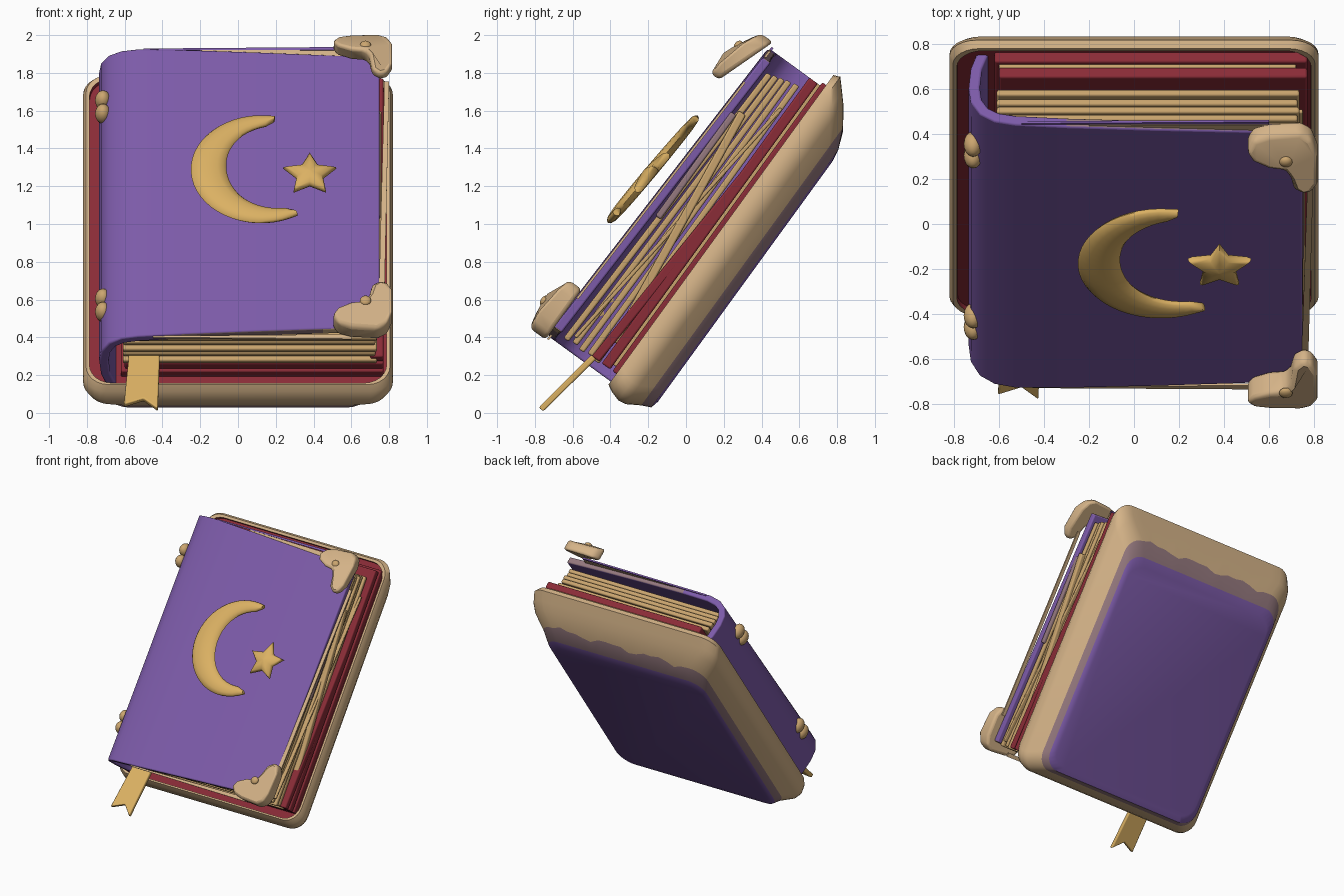
import bpy, bmesh, math
from mathutils import Matrix, Vector

cube = bpy.data.objects.get("Cube")
if cube:
    bpy.data.objects.remove(cube)

# The book is built lying flat (x, length, height) and then leaned back
LEAN = Matrix.Rotation(math.radians(54), 4, 'X')


def material(name, rgb):
    m = bpy.data.materials.new(name)
    m.use_nodes = True
    m.diffuse_color = (*rgb, 1)
    m.node_tree.nodes["Principled BSDF"].inputs["Base Color"].default_value = (*rgb, 1)
    return m


purple = material("purple leather", (.205, .105, .40))
tan = material("tan trim", (.66, .45, .245))
gold = material("gold", (.71, .44, .125))
brass = material("dull brass", (.60, .38, .16))
paper = material("old paper", (.58, .37, .155))
red = material("dark red", (.255, .025, .038))
mauve = material("worn mauve", (.30, .19, .21))


def finish(name, bm, mats, bevel=0, angle=40):
    bmesh.ops.recalc_face_normals(bm, faces=bm.faces)
    mesh = bpy.data.meshes.new(name)
    bm.to_mesh(mesh)
    bm.free()
    for m in mats:
        mesh.materials.append(m)
    ob = bpy.data.objects.new(name, mesh)
    bpy.context.collection.objects.link(ob)
    ob.matrix_world = LEAN
    if bevel:
        mod = ob.modifiers.new("soft edges", 'BEVEL')
        mod.width, mod.segments = bevel, 3
    bpy.ops.object.select_all(action='DESELECT')
    ob.select_set(True)
    bpy.context.view_layer.objects.active = ob
    bpy.ops.object.shade_smooth_by_angle(angle=math.radians(angle))
    return ob


def loft(name, rings, mats, index=lambda i: 0, **kw):
    """Skin a list of equal rings; index(i) picks the material of band i."""
    bm = bmesh.new()
    loops = [[bm.verts.new(p) for p in r] for r in rings]
    for i, (a, b) in enumerate(zip(loops, loops[1:])):
        for j in range(len(a)):
            k = (j + 1) % len(a)
            bm.faces.new((a[j], a[k], b[k], b[j])).material_index = index(i)
    bm.faces.new(loops[0]).material_index = index(0)
    bm.faces.new(loops[-1]).material_index = index(len(rings) - 2)
    return finish(name, bm, mats, **kw)


def plate(name, outline, low, high, mat, **kw):
    """Outline thickened between two heights, each a function of length."""
    return loft(name, [[(x, v, h(v)) for x, v in outline] for h in (low, high)], [mat], **kw)


def rounded(half, v0, v1, h, wave=0, r=.12, steps=6, waves=18):
    """Rounded rectangle whose top edge may ripple up and down its slope."""
    pts = []
    for cx, cv, a0 in ((half - r, v1 - r, 0), (r - half, v1 - r, 90),
                       (r - half, v0 + r, 180), (half - r, v0 + r, 270)):
        for i in range(steps + 1):
            a = math.radians(a0 + 90 * i / steps)
            pts.append((cx + r * math.cos(a), cv + r * math.sin(a), h))
        if a0 == 0:
            for i in range(1, waves):
                t = i / waves
                s = wave * (math.sin(19 * t) + .6 * math.sin(41 * t))
                pts.append(((half - r) * (1 - 2 * t), v1 + s, h + .65 * s))
    return pts


def slab(name, x0, x1, v0, v1, h0, h1, thick, mat):
    """Sheet whose height goes from h0 at the bottom to h1 at the top."""
    rings = [[(x0, v, h), (x1, v, h), (x1, v, h + thick), (x0, v, h + thick)]
             for v, h in ((v0, h0), (v1, h1))]
    return loft(name, rings, [mat], bevel=min(.01, thick * .3))


# Back cover: purple panel, worn band, tan rim, red floor
tray = [(.66, -.04, 1.53, .155), (.70, -.085, 1.60, .166), (.727, -.107, 1.71, .215, .014),
        (.80, -.15, 1.81, .285), (.82, -.157, 1.86, .33), (.82, -.14, 1.92, .385),
        (.805, -.12, 1.905, .42), (.787, -.108, 1.885, .418), (.785, -.106, 1.883, .395)]
bands = (0, 1, 2, 2, 2, 2, 2, 3)
loft("back_cover", [rounded(*ring) for ring in tray],
     [purple, mauve, tan, red], lambda i: bands[i], angle=50)

# Red end boards with a sheet between them
slab("red_board_lower", -.62, .77, -.05, 1.84, .385, .385, .06, red)
slab("board_sheet", -.60, .72, -.02, 1.82, .44, .44, .025, paper)
slab("red_board_upper", -.60, .77, -.05, 1.82, .46, .46, .055, red)
slab("red_board_edge", .70, .77, -.05, 1.2, .53, .465, .05, red)

# Page blocks, slightly fanned
for i, (low, top) in enumerate(((.525, .53), (.575, .575), (.625, .61), (.675, .645), (.725, .68))):
    slab(f"pages_{i + 1}", -.61, .735 - .008 * (i % 2), -.06 + .01 * (i % 2),
         1.75 - .01 * i, low, top, .033, paper)
slab("loose_page_wide", -.58, .76, .08, 1.46, .50, .67, .045, paper)
slab("loose_page_thin", -.58, .75, -.02, 1.60, .70, .53, .02, paper)
slab("loose_page_worn", -.58, .755, .75, 1.43, .71, .71, .035, mauve)

# Front cover and curved spine as one bent sheet, leaning in towards the top
outer = [(-.66, .33), (-.695, .38), (-.725, .48), (-.735, .60), (-.725, .69), (-.685, .765),
         (-.62, .81), (-.53, .83), (-.3, .838), (.1, .84), (.45, .838), (.75, .832)]
rings = []
for i, (x, h) in enumerate(outer):
    a, b = Vector(outer[max(i - 1, 0)]), Vector(outer[min(i + 1, len(outer) - 1)])
    d = (b - a).normalized()
    ix, ih = x + d.y * .05, h - d.x * .05
    slant = max(0, x + .5) * .045
    drop = .055 * max(0, h - .33) / .5
    v0, v1 = -.1 + slant, 1.82 - slant
    rings.append([(x, v0, h), (x, v1, h - drop), (ix, v1, ih - drop), (ix, v0, ih)])
cover = loft("front_cover_and_spine", rings, [purple, mauve, tan], bevel=.01, angle=50)
# Worn edges of the front cover
for f in cover.data.polygons:
    if abs(f.normal.y) > .8 and f.center.x > -.2:
        f.material_index = 1 if f.normal.y > 0 or f.center.x < .4 else 2

# Thin trim strips running between the corners
strips = {
    "side_trim": ([(.745, .15), (.775, .15), (.80, 1.6), (.775, 1.6)], .82, tan),
    "top_trim": ([(-.2, 1.80), (.6, 1.755), (.6, 1.81), (-.2, 1.815)], .815, tan),
    "top_lining": ([(-.5, 1.815), (.6, 1.815), (.6, 1.834), (-.5, 1.823)], .815, purple),
    "bottom_trim": ([(-.45, -.095), (.6, -.085), (.6, -.115), (-.45, -.105)], .81, tan),
}
for name, (outline, h, mat) in strips.items():
    plate(name, outline, lambda v: h - .03 * v, lambda v: h + .012 - .03 * v, mat)


# Rounded L-shaped cover corners with rivets
def ball(name, centre, size, mat):
    bm = bmesh.new()
    bmesh.ops.create_uvsphere(bm, u_segments=16, v_segments=10, radius=1,
                              matrix=Matrix.Translation(centre) @ Matrix.Diagonal((*size, 1)))
    return finish(name, bm, [mat], angle=180)


corner = [(.50, 1.78), (.53, 1.83), (.60, 1.85), (.74, 1.86), (.79, 1.83), (.815, 1.76),
          (.815, 1.60), (.79, 1.54), (.75, 1.525), (.71, 1.56), (.695, 1.65),
          (.67, 1.69), (.60, 1.70), (.53, 1.735)]
plate("top_corner", corner, lambda v: .885 - .35 * (v - 1.56),
      lambda v: .955 - 1.5 * (v - 1.6) ** 2, tan, bevel=.03, angle=70)
plate("bottom_corner", [(x, 1.735 - v) for x, v in corner], lambda v: .83,
      lambda v: .96 - 1.5 * (v - .02) ** 2, tan, bevel=.03, angle=70)
ball("top_rivet", (.675, 1.735, .918), (.03, .03, .022), brass)
ball("bottom_rivet", (.675, .04, .957), (.03, .03, .018), brass)

# Two-lobed studs on the spine
for label, v in (("top", 1.505), ("bottom", .208)):
    for j, off in enumerate((-.045, .042)):
        ball(f"{label}_spine_stud_{j + 1}", (-.715, v + off, .685), (.042, .05, .06), brass)


# Ornaments float parallel to the leaning front cover
def float_height(v):
    return .925 - .07 * (v - .58)


# Crescent moon: oval section swept round an arc, fat in the middle
rings = []
steps = 32
for i in range(steps + 1):
    t = i / steps
    a = math.radians(78 + 224 * t)
    w = .06 + .13 * math.sin(math.pi * t)
    if i in (0, steps):
        w *= .55
    thick = .02 + .013 * math.sin(math.pi * t)
    mid = .37 - w / 2
    ring = []
    for j in range(12):
        s = math.tau * j / 12
        r = mid + w / 2 * math.cos(s)
        v = .94 + r * math.sin(a)
        ring.append((.12 + r * math.cos(a), v, float_height(v) + thick * math.sin(s)))
    rings.append(ring)
loft("crescent_moon", rings, [gold], angle=60)

# Puffy star
rings = []
for scale, h in ((.86, -.03), (1, -.015), (.98, .0), (.85, .015), (.45, .028), (.05, .034)):
    ring = []
    for i in range(10):
        a = math.pi / 2 + math.tau * i / 10
        r = scale * (.075 if i % 2 else .148)
        v = .91 + r * math.sin(a)
        ring.append((.38 + r * math.cos(a), v, float_height(v) + h))
    rings.append(ring)
loft("star", rings, [gold], angle=55)

# Swallow-tailed ribbon
ribbon = [(-.575, .1), (-.42, .1), (-.415, -.08), (-.425, -.44), (-.50, -.365),
          (-.605, -.41), (-.58, -.08)]
plate("bookmark_ribbon", ribbon, lambda v: .545 - .16 * v, lambda v: .578 - .16 * v,
      gold, bevel=.008)
